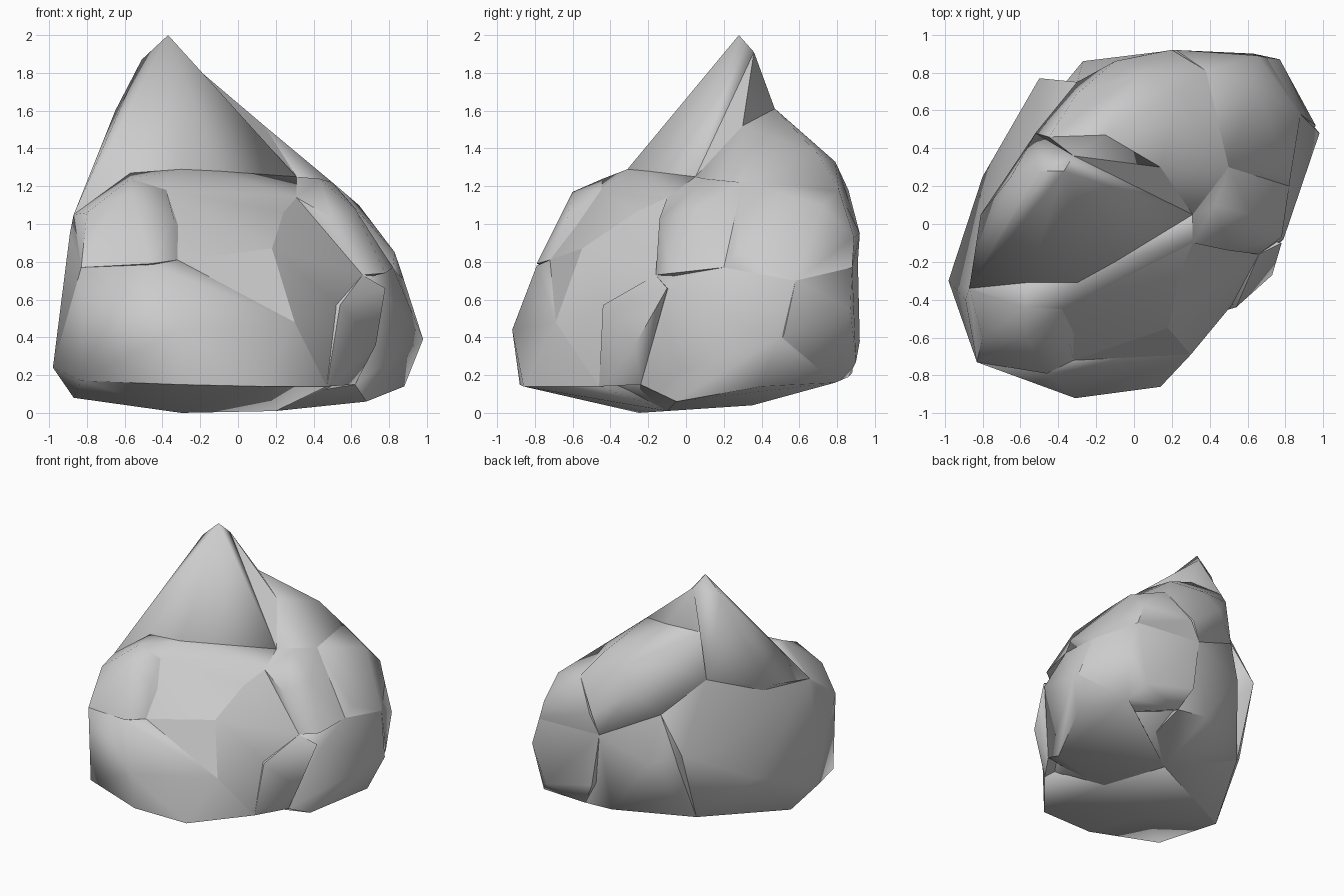
import bpy
import bmesh
import math
from mathutils import Vector

default_cube = bpy.data.objects.get("Cube")
if default_cube:
    bpy.data.objects.remove(default_cube, do_unlink=True)

# One plain stone colour
STONE_COLOUR = (0.6, 0.6, 0.6, 1)
grey = bpy.data.materials.new("pale_grey_stone")
grey.use_nodes = True
grey.diffuse_color = STONE_COLOUR
grey.node_tree.nodes["Principled BSDF"].inputs["Base Color"].default_value = STONE_COLOUR

HEART = Vector((-.05, .05, .55))     # every stone reaches in to this point


def corners(*points):
    return [Vector(p) for p in points]


def stone(name, points, reach_in=True):
    """Convex stone wrapped around its corners, soft within, crisp at its rim."""
    bm = bmesh.new()
    for p in points + ([HEART] if reach_in else []):
        bm.verts.new(p)
    hull = bmesh.ops.convex_hull(bm, input=bm.verts)
    loose = {v for v in hull["geom_interior"] + hull["geom_unused"]
             if isinstance(v, bmesh.types.BMVert) and v.is_valid}
    bmesh.ops.delete(bm, geom=list(loose), context="VERTS")
    bmesh.ops.recalc_face_normals(bm, faces=bm.faces)
    mesh = bpy.data.meshes.new(name)
    bm.to_mesh(mesh)
    bm.free()
    mesh.materials.append(grey)
    rock = bpy.data.objects.new(name, mesh)
    bpy.context.collection.objects.link(rock)
    bpy.ops.object.select_all(action="DESELECT")
    rock.select_set(True)
    bpy.context.view_layer.objects.active = rock
    bpy.ops.object.shade_smooth_by_angle(angle=math.radians(58))


# Corners shared by neighbouring stones, named by where they sit
ground = corners((-.3, -.25, 0), (.2, -.1, .01), (0, .35, .04))
foot_front = corners((-.83, -.7, .17), (-.31, -.88, .15), (.14, -.86, .14), (.47, -.46, .14))
foot_right = corners((.62, -.24, .15), (.68, -.05, .06), (.88, .4, .14), (.72, .79, .16))
foot_back = corners((.63, .9, .27), (.3, .86, .19), (.05, .88, .21), (-.5, .58, .18))
foot_left = corners((-.87, -.1, .08), (-.98, -.3, .24))

waist_front = corners((-.83, -.73, .77), (-.32, -.72, .81), (.3, -.69, .48))
waist_right = corners((.66, -.16, .73), (.82, .2, .77), (.88, .58, .7))
waist_back = corners((.7, .88, .77), (.14, .91, .8), (-.3, .75, 1.02))

shoulder_front = corners((-.87, -.34, 1.05), (-.57, -.44, 1.24), (-.38, -.45, 1.18), (.31, -.1, 1.14))
shoulder_right = corners((.31, .05, 1.25), (.5, .3, 1.22))
shoulder_back = corners((.38, .81, 1.18), (-.1, .86, 1.18), (-.52, .48, 1.26))
ledge_rim = corners((.18, -.55, .87), (.24, -.27, 1.06))
spire_rim = corners((-.57, -.31, 1.27), (-.3, -.31, 1.29), (-.1, -.2, 1.28))
crest = corners((-.32, .36, 1.91))
saddle = corners((-.45, .46, 1.62), (-.15, .47, 1.61), (.14, .3, 1.52))

# Peak
stone("spire", crest + spire_rim + shoulder_front[:1] + shoulder_right[:1] + shoulder_back[2:]
      + corners((-.37, .28, 2), (-.51, .28, 1.87), (-.65, .25, 1.6), (-.72, .1, 1.33),
                (-.81, .05, 1.13), (0, .2, 1.52)))
stone("spire_shelf", spire_rim + shoulder_front + shoulder_right[:1])
stone("back_peak", crest + saddle + shoulder_right[:1] + shoulder_back[2:])
stone("back_saddle", saddle + shoulder_right + shoulder_back + waist_back[1:] + corners(
    (.02, .79, 1.33), (.24, .7, 1.37), (-.3, .69, 1.4), (.2, .92, .95)))

# Front
stone("front_base", foot_front + waist_front + foot_left + ground + corners(
    (-.31, -.92, .44), (-.45, -.79, .78)))
stone("front_slab", foot_front[3:] + waist_front[2:] + waist_right[:1]
      + shoulder_front[3:] + ledge_rim + corners((.54, -.4, .57)))
stone("front_slab_lip", waist_front[1:] + ledge_rim[:1])
stone("front_ledge", shoulder_front[2:] + waist_front[1:2] + ledge_rim)
stone("front_left_boulder", waist_front[:2] + shoulder_front[:3] + corners(
    (-.46, -.79, .79), (-.34, -.63, 1.03), (-.8, -.6, 1.06), (-.57, -.6, 1.17)))

# Right flank
stone("right_small_boulder", foot_front[3:] + foot_right[:1] + waist_right[:1] + corners(
    (.54, -.44, .57), (.78, -.1, .66), (.73, -.27, .36)))
stone("right_boulder", waist_right[:2] + shoulder_right + shoulder_front[3:] + corners(
    (.62, .05, 1.08), (.78, -.07, .74), (.5, -.14, 1.03), (.43, .1, 1.24)))
stone("right_base", foot_right + waist_right + ground + corners((.98, .48, .39), (.79, -.08, .62)))
stone("right_shoulder", waist_right[1:] + shoulder_right[1:] + shoulder_back[:1] + waist_back[:2]
      + corners((.65, .89, .93), (.22, .92, .95), (.64, .72, 1.1), (.83, .27, .85)))

# Back
stone("back_right_base", foot_right[2:] + foot_back[:2] + waist_right[2:] + waist_back[:2]
      + corners((.96, .52, .42), (.77, .87, .55), (.2, .92, .38)))
stone("back_base", foot_back[1:] + waist_back[1:] + ground + corners((-.46, .63, .7), (-.27, .86, .65)))

# Left flank
stone("left_slab", foot_left + foot_back[3:] + foot_front[:1] + waist_front[:1] + waist_back[2:]
      + shoulder_front[:1] + shoulder_back[2:] + ground + corners(
    (-.8, .25, .45), (-.65, .47, .75), (-.5, .77, .75), (-.89, -.4, .95)))

# Inner mass behind the joints
every_corner = (foot_front + foot_right + foot_back + foot_left + waist_front + waist_right
                + waist_back + shoulder_front + shoulder_right + shoulder_back)
stone("core", [HEART.lerp(p, .9) for p in every_corner] + ground, reach_in=False)
